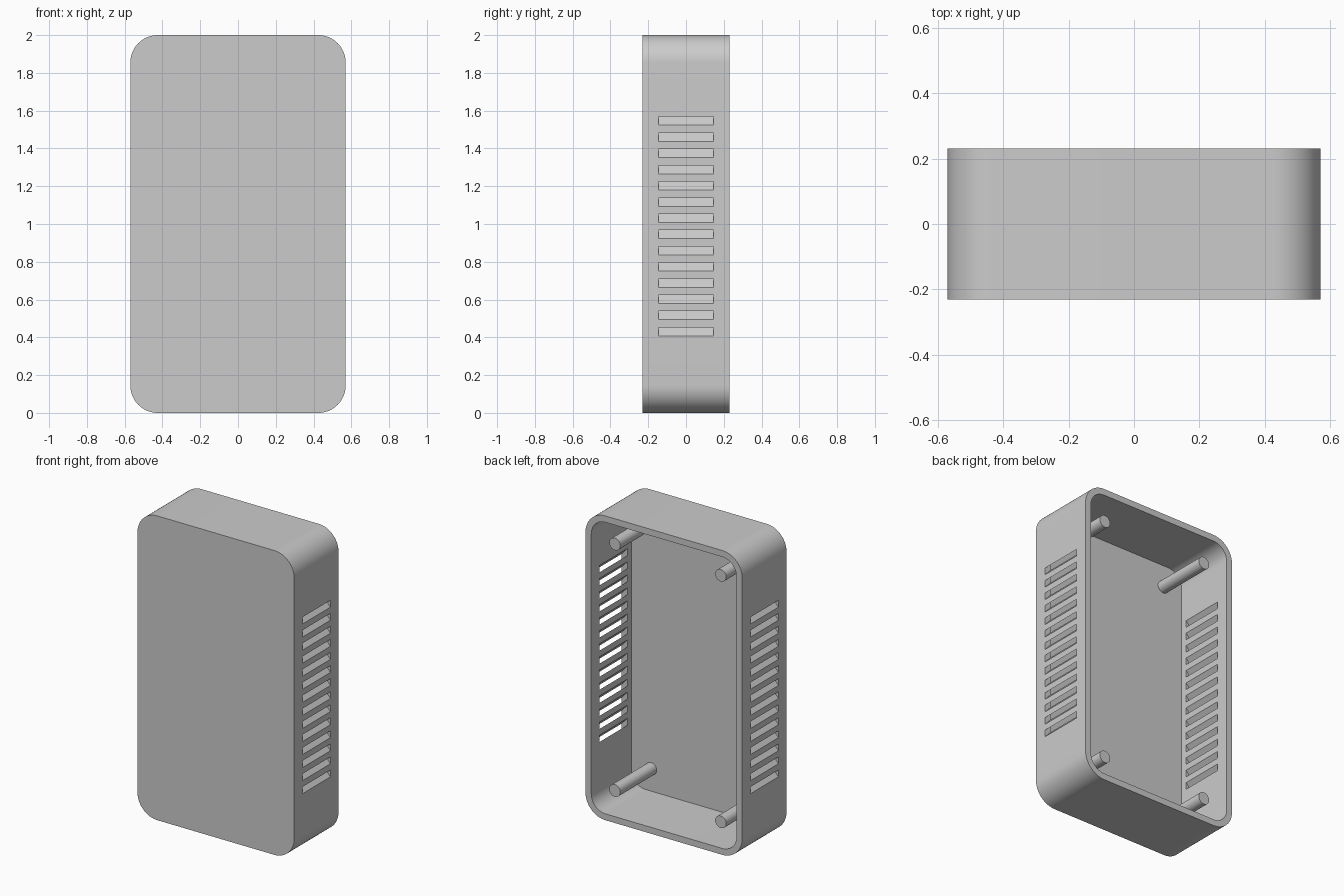
import bpy, bmesh, math
from mathutils import Matrix

cube = bpy.data.objects.get("Cube")
if cube:
    bpy.data.objects.remove(cube, do_unlink=True)

HALF_W, HALF_D, HEIGHT, RADIUS = 0.57, 0.23, 2.0, 0.145
WALL = 0.042

grey = bpy.data.materials.new("light_grey")
grey.use_nodes = True
grey.diffuse_color = (0.6, 0.6, 0.6, 1)
grey.node_tree.nodes["Principled BSDF"].inputs["Base Color"].default_value = (0.6, 0.6, 0.6, 1)


def add_object(name, bm):
    bmesh.ops.recalc_face_normals(bm, faces=bm.faces)
    mesh = bpy.data.meshes.new(name)
    bm.to_mesh(mesh)
    bm.free()
    mesh.materials.append(grey)
    obj = bpy.data.objects.new(name, mesh)
    bpy.context.collection.objects.link(obj)
    return obj


def extrude_profile(bm, points, y0, y1):
    """Extrude a closed x-z profile along y."""
    face = bm.faces.new([bm.verts.new((x, y0, z)) for x, z in points])
    result = bmesh.ops.extrude_face_region(bm, geom=[face])
    verts = [g for g in result["geom"] if isinstance(g, bmesh.types.BMVert)]
    bmesh.ops.translate(bm, verts=verts, vec=(0, y1 - y0, 0))


def rounded_outline(inset, steps=16):
    """Rounded rectangle, moved inwards by the inset."""
    points = []
    cx, cz, r = HALF_W - RADIUS, HEIGHT / 2 - RADIUS, RADIUS - inset
    for corner, (sx, sz) in enumerate([(1, 1), (-1, 1), (-1, -1), (1, -1)]):
        for i in range(steps + 1):
            a = math.radians(90) * (corner + i / steps)
            points.append((sx * cx + r * math.cos(a),
                           HEIGHT / 2 + sz * cz + r * math.sin(a)))
    return points


def smooth(obj):
    bpy.ops.object.select_all(action="DESELECT")
    obj.select_set(True)
    bpy.context.view_layer.objects.active = obj
    bpy.ops.object.shade_smooth_by_angle(angle=math.radians(30))


def cut(target, cutter):
    """Subtract the cutter for good and remove it."""
    cutter.hide_render = True
    mod = target.modifiers.new("cut", "BOOLEAN")
    mod.operation, mod.solver, mod.object = "DIFFERENCE", "EXACT", cutter
    bpy.ops.object.select_all(action="DESELECT")
    target.select_set(True)
    bpy.context.view_layer.objects.active = target
    bpy.ops.object.modifier_apply(modifier=mod.name)
    bpy.data.objects.remove(cutter, do_unlink=True)


# Case: rounded block, hollowed from the back
bm = bmesh.new()
extrude_profile(bm, rounded_outline(0), -HALF_D, HALF_D)
case = add_object("case", bm)
bm = bmesh.new()
extrude_profile(bm, rounded_outline(WALL), -HALF_D + WALL, HALF_D + 0.1)
cut(case, add_object("cavity_cutter", bm))

# Vents: sloping slots that fall outwards through both side walls
SLOTS, FIRST, PITCH, SLOT_H, SLOPE = 14, 0.43, 0.0858, 0.045, 1.1
bm = bmesh.new()
for side in (-1, 1):
    for i in range(SLOTS):
        z = FIRST + i * PITCH
        profile = []
        for dx, dz in [(-0.06, -1), (0.02, -1), (0.02, 1), (-0.06, 1)]:
            profile.append((side * (HALF_W + dx), z - dx * SLOPE + dz * SLOT_H / 2))
        extrude_profile(bm, profile, -0.146, 0.146)
cut(case, add_object("vent_cutter", bm))
smooth(case)

# Screw posts: four pegs standing on the inside of the front panel
POST_R, POST_X, POST_Z = 0.04, 0.385, 0.81
y0, y1 = -HALF_D + WALL - 0.01, HALF_D - 0.04
for sx, side in ((1, "left"), (-1, "right")):
    for sz, level in ((1, "upper"), (-1, "lower")):
        bm = bmesh.new()
        bmesh.ops.create_cone(
            bm, cap_ends=True, segments=32, radius1=POST_R, radius2=POST_R, depth=y1 - y0,
            matrix=Matrix.Translation((sx * POST_X, (y0 + y1) / 2, HEIGHT / 2 + sz * POST_Z))
            @ Matrix.Rotation(math.radians(90), 4, "X"))
        smooth(add_object(f"{level}_{side}_post", bm))
